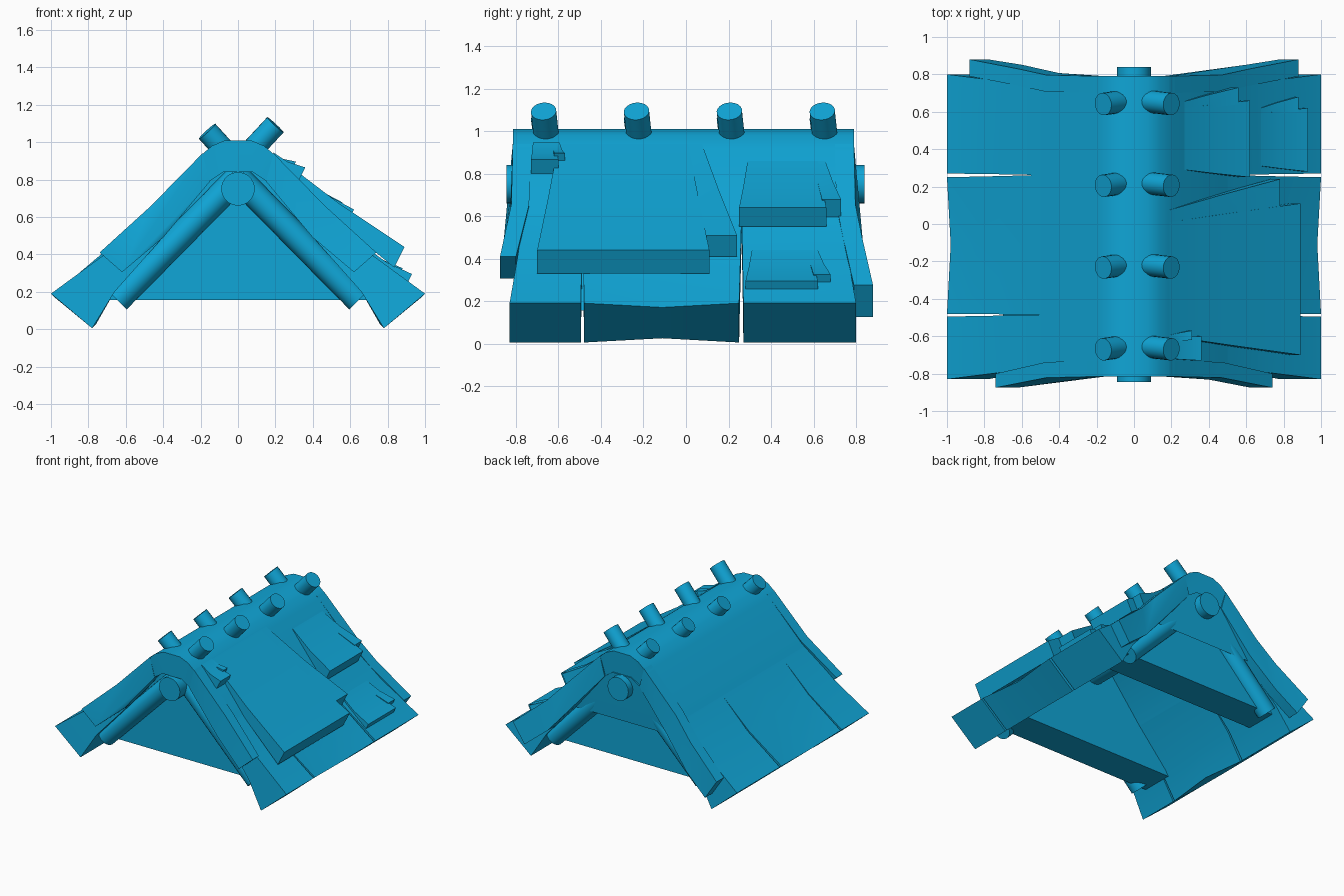
import bpy
import bmesh
import math
from mathutils import Vector

old = bpy.data.objects.get("Cube")
if old:
    bpy.data.objects.remove(old, do_unlink=True)

COLOUR = (0.005, 0.38, 0.68, 1)
blue = bpy.data.materials.new("roof blue")
blue.use_nodes = True
blue.diffuse_color = COLOUR
blue.node_tree.nodes["Principled BSDF"].inputs["Base Color"].default_value = COLOUR


def finish(obj):
    obj.data.materials.append(blue)
    bpy.ops.object.select_all(action='DESELECT')
    obj.select_set(True)
    bpy.context.view_layer.objects.active = obj
    bpy.ops.object.shade_smooth_by_angle(angle=math.radians(30))


def ramp(start, end, first=-.1, last=.76):
    """A y position that drifts from start to end on the way down the slope."""
    def position(x, z):
        amount = (abs(x) - z - first) / (last - first)
        return start + (end - start) * min(max(amount, 0), 1)
    return position


def slab(name, profile, front, back, side=1, dent=0):
    """Closed x-z profile between two ramped ends; dent pulls in the lip's middle."""
    bm = bmesh.new()
    rings = [[bm.verts.new((side * x, end(x, z), z)) for x, z in profile]
             for end in (front, back)]
    for ring in rings:
        bm.faces.new(ring)
    for i in range(len(profile)):
        bm.faces.new((rings[0][i - 1], rings[0][i], rings[1][i], rings[1][i - 1]))
    if dent:
        middle = (rings[0][0].co.y + rings[1][0].co.y) / 2
        cut = bmesh.ops.bisect_plane(bm, geom=bm.verts[:] + bm.edges[:] + bm.faces[:],
                                     plane_co=(0, middle, 0), plane_no=(0, 1, 0))
        for v in cut["geom_cut"]:
            if isinstance(v, bmesh.types.BMVert) and abs(v.co.x) > .75:
                v.co.x -= side * dent
                v.co.z += dent if v.co.z < .1 else -dent
    bmesh.ops.triangulate(bm, faces=[f for f in bm.faces if len(f.verts) > 4])
    bmesh.ops.recalc_face_normals(bm, faces=bm.faces)
    mesh = bpy.data.meshes.new(name)
    bm.to_mesh(mesh)
    bm.free()
    obj = bpy.data.objects.new(name, mesh)
    bpy.context.collection.objects.link(obj)
    finish(obj)


def rod(name, a, b, radius):
    a, b = Vector(a), Vector(b)
    bpy.ops.mesh.primitive_cylinder_add(vertices=20, radius=radius,
                                        depth=(b - a).length, location=(a + b) / 2)
    obj = bpy.context.object
    obj.name = name
    obj.rotation_euler = (b - a).to_track_quat('Z', 'Y').to_euler()
    finish(obj)


def mirrored(path):
    return path + [(-x, z) for x, z in reversed(path)]


# Upper thatch: one arch over the ridge
outer = [(.5, .61), (.21, .92), (.14, .98), (.07, 1.01)]
inner = [(.42, .47), (.17, .78), (.08, .84)]
slab("upper_thatch", mirrored(outer) + mirrored(inner)[::-1],
     ramp(-.815, -.76, -.7), ramp(.79, .73, -.7))

# Shared profiles of one slope
eave = [outer[0], (.72, .395), (1, .19), (.78, .005), (.66, .2), inner[0]]
verge_top = [(.19, .94), (.47, .655)]
verge_under = [(.4, .49), (.15, .79)]
front_tip = [(.74, .41), (.62, .305)]
back_tip = [(.62, .495), (.88, .275), (.78, .125), (.6, .27)]

for side, word in ((1, "left"), (-1, "right")):
    # Eave panels with narrow seams that open downwards
    slab(f"{word}_front_eave", eave, ramp(-.76, -.83), ramp(-.485, -.495), side)
    slab(f"{word}_middle_eave", eave, ramp(-.485, -.48), ramp(.262, .25), side, .02)
    slab(f"{word}_back_eave", eave, ramp(.262, .27), ramp(.73, .8), side)

    # Flared verge strips at both gable ends
    slab(f"{word}_front_verge", verge_top + front_tip + verge_under,
         ramp(-.815, -.875, -.25, .32), ramp(-.73, -.8, -.25, .32), side)
    slab(f"{word}_back_verge", verge_top + back_tip + verge_under,
         ramp(.7, .79, -.25, .6), ramp(.79, .88, -.25, .6), side)

    # Sloping gable poles
    for y, label in ((-.7, "front"), (.7, "back")):
        rod(f"{word}_{label}_pole", (0, y, .81), (side * .645, y, .155), .07)

    # Ridge pegs, longer on the left slope
    reach = .2 if side > 0 else .165
    for i in range(4):
        y = -.67 + .437 * i
        rod(f"{word}_peg_{i + 1}", (side * .03, y + .02, .91),
            (side * reach, y, reach + .893), .06)

# Gable walls
wall = mirrored([(.7, .155), (.45, .5), (.1, .9)])
for label, y0, y1 in (("front", -.69, -.44), ("back", .46, .71)):
    slab(f"{label}_gable_wall", wall, ramp(y0, y0), ramp(y1, y1))

# Ridge pole
rod("ridge_pole", (0, -.845, .75), (0, .84, .75), .09)


def patch(name, start, tip, lip, front, back):
    """Wedge of thatch that lifts off the left slope towards its lip."""
    start, tip = Vector(start), Vector(tip)
    sag = Vector((-.01, -.01))
    lip_base = tip + Vector((-.5, -1)) * lip
    tuck = start + Vector((0, -.08))
    profile = [start, (start + tip) / 2 + sag, tip, lip_base, tuck]
    first, last = start.x - start.y, tip.x - tip.y
    slab(name, profile, ramp(*front, first, last), ramp(*back, first, last))


# Raised patches: top, tip, lip height, y range, spread, side strip width and setback
for name, start, tip, lip, y0, y1, spread, width, setback in (
        ("large", (.19, .94), (.89, .44), .11, -.7, .11, .1, .13, .11),
        ("upper", (.27, .86), (.62, .64), .09, .25, .66, .04, .07, .06),
        ("lower", (.68, .44), (.93, .295), .05, .28, .62, .03, .06, .05),
        ("small", (.19, .945), (.36, .865), .065, -.73, -.6, .01, .03, .05)):
    patch(f"{name}_patch", start, tip, lip, (y0 + spread, y0), (y1 - spread, y1))
    strip_tip = (tip[0] - setback, tip[1] + setback * .62)
    patch(f"{name}_patch_strip", start, strip_tip, lip * .9,
          (y1 - spread - .02, y1 - .02), (y1 + width / 2 - spread, y1 + width))
